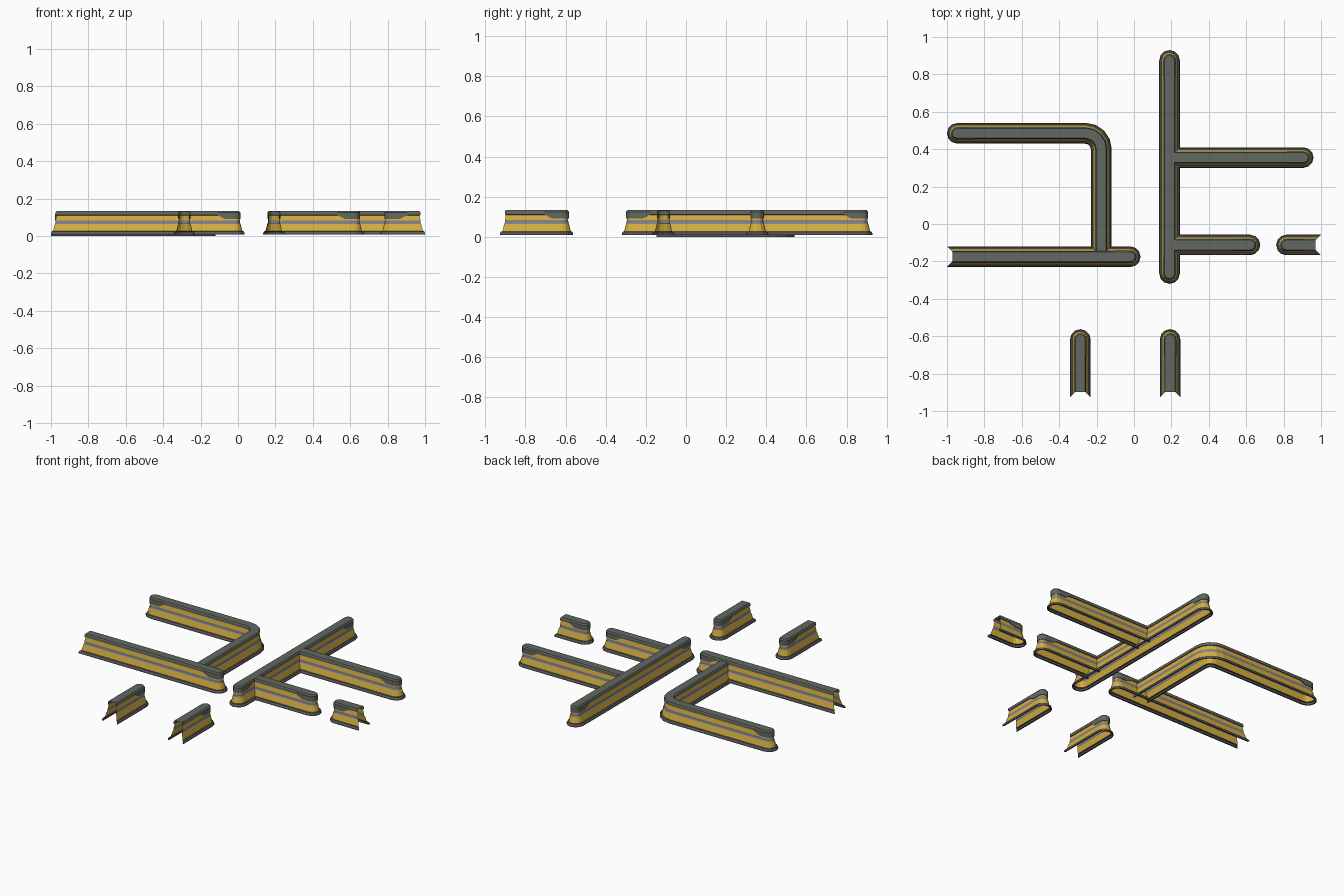
import bpy, math
from mathutils import Vector

if "Cube" in bpy.data.objects:
    bpy.data.objects.remove(bpy.data.objects["Cube"])


def mat(name, c):
    m = bpy.data.materials.new(name)
    m.diffuse_color = (*c, 1)
    m.use_nodes = True
    m.node_tree.nodes["Principled BSDF"].inputs["Base Color"].default_value = m.diffuse_color
    return m


MATS = [mat("dark_base", (0.10, 0.10, 0.105)), mat("yellow", (0.68, 0.43, 0.05)),
        mat("grey", (0.23, 0.23, 0.25)), mat("cap_green_grey", (0.125, 0.14, 0.12))]

# half-width, height, material of the band that starts here
PROFILE = [(.047, .000, 0), (.055, .000, 0), (.055, .008, 0), (.050, .017, 0),
           (.043, .019, 1), (.034, .056, 2), (.031, .060, 2), (.030, .076, 1),
           (.026, .102, 3), (.030, .104, 3), (.030, .119, 3), (.026, .125, 3)]
LIFT = 0.008
CAP_SEGS = 6


def rot(v, a):
    return Vector((v.x * math.cos(a) - v.y * math.sin(a), v.x * math.sin(a) + v.y * math.cos(a)))


def make(name, verts, faces, mids):
    me = bpy.data.meshes.new(name)
    me.from_pydata(verts, [], faces)
    for m in MATS:
        me.materials.append(m)
    for p, i in zip(me.polygons, mids):
        p.material_index = i
    ob = bpy.data.objects.new(name, me)
    bpy.context.collection.objects.link(ob)
    return ob


def fan(c, n):
    """Half-circle of stations from normal n, turning clockwise."""
    return [(c, rot(n, -math.pi * k / CAP_SEGS), None) for k in range(1, CAP_SEGS)]


def hood(name, c, t, lift):
    """Deeper cap cover wrapped around a rounded end; t points outward."""
    t = t.normalized()
    n = rot(t, math.pi / 2)
    high, low = .103, .083
    side = [(.088, high), (.050, low), (0, low)]
    st = [(c - t * d, n, z) for d, z in side]
    st += [(c, d, low) for _, d, _ in fan(c, n)]
    st += [(c - t * d, -n, z) for d, z in reversed(side)]
    verts, faces = [], []
    for p, d, z in st:
        for w, h in ((.026, z), (.033, z), (.033, .117), (.029, .121)):
            q = p + d * w
            verts.append((q.x, q.y, h + lift))
    for i in range(len(st) - 1):
        for j in range(3):
            a = i * 4 + j
            faces.append((a + 4, a, a + 1, a + 5)[::-1])
    make(name, verts, faces, [3] * len(faces))


def wall(name, path, start, end, lift=LIFT):
    """Sweep the profile along path; ends are 'round', 'open' (hollowed) or 'joint'."""
    pts = [Vector(p) for p in path]
    dirs = [(b - a).normalized() for a, b in zip(pts, pts[1:])]
    norms = []
    for i in range(len(pts)):
        a, b = dirs[max(i - 1, 0)], dirs[min(i, len(dirs) - 1)]
        m = (a + b).normalized()
        norms.append(rot(m, math.pi / 2) / m.dot(a))
    last = len(pts) - 1
    flare = {0: -dirs[0] if start == 'open' else None, last: dirs[-1] if end == 'open' else None}
    left = [(pts[i], norms[i], flare.get(i)) for i in range(last + 1)]
    right = [(p, -n, f) for p, n, f in reversed(left)]
    st = list(left)
    if end == 'round':
        st += fan(pts[-1], norms[-1])
        hood(name + "_end_cover", pts[-1], dirs[-1], lift)
    gap = len(st) - 1 if end != 'round' else None
    st += right
    if start == 'round':
        st += fan(pts[0], -norms[0])
        hood(name + "_start_cover", pts[0], -dirs[0], lift)
    gap0 = len(st) - 1 if start != 'round' else None
    n, r = len(st), len(PROFILE)
    verts, faces, mids = [], [], []
    for p, d, f in st:
        for w, z, _ in PROFILE:
            q = p + d * w
            if f is not None:
                q = q + f * (w - .055)
            verts.append((q.x, q.y, z + lift))
    for i in range(n):
        if i in (gap, gap0):
            continue
        k = (i + 1) % n
        for j in range(r - 1):
            faces.append((i * r + j, i * r + j + 1, k * r + j + 1, k * r + j)[::1])
            mids.append(PROFILE[j][2])
    # flat top, joining the two sides
    faces.append([i * r + r - 1 for i in reversed(range(n))])
    mids.append(3)
    return make(name, verts, faces, [m for m in mids])


# bent wall with rounded corner
arc = [(-.26 + .085 * math.sin(a), .40 + .085 * math.cos(a))
       for a in [math.pi / 2 * k / 4 for k in range(5)]]
wall("bent_wall", [(-.945, .485)] + arc + [(-.175, -.148)], 'round', 'joint', .0)
# long walls
wall("left_wall", [(-1, -.175), (-.02, -.175)], 'open', 'round')
wall("long_wall", [(.19, -.265), (.19, .875)], 'round', 'round')
# branches off the long wall
wall("upper_branch", [(.217, .355), (.905, .355)], 'joint', 'round')
wall("lower_branch", [(.217, -.112), (.62, -.112)], 'joint', 'round')
# short edge walls, cut open at the outer side
wall("right_stub", [(.815, -.112), (1, -.112)], 'round', 'open')
for nm, x in (("front_stub_left", -.287), ("front_stub_right", .193)):
    wall(nm, [(x, -.617), (x, -.927)], 'round', 'open')
